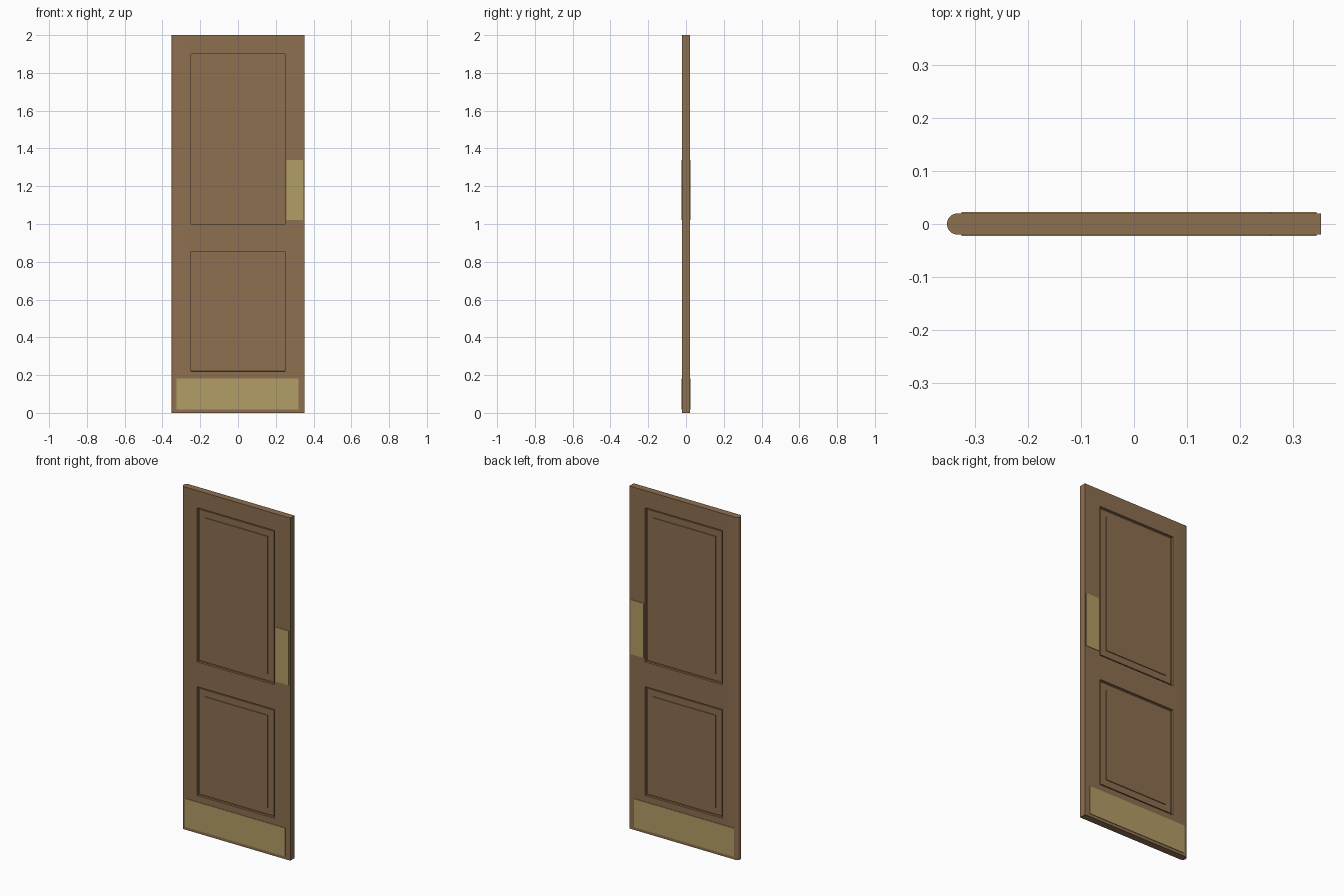
import bpy, bmesh, math

if "Cube" in bpy.data.objects:
    bpy.data.objects.remove(bpy.data.objects["Cube"], do_unlink=True)

HALF_W, HALF_T, HEIGHT = 0.352, 0.02, 2.0
PANEL_X = 0.25
PANELS = [(0.22, 0.855), (1.0, 1.9)]


def make_material(name, rgb):
    mat = bpy.data.materials.new(name)
    mat.use_nodes = True
    mat.diffuse_color = (*rgb, 1)
    bsdf = mat.node_tree.nodes["Principled BSDF"]
    bsdf.inputs["Base Color"].default_value = (*rgb, 1)
    bsdf.inputs["Roughness"].default_value = 0.6
    return mat


def add_object(name, bm, mat):
    bmesh.ops.recalc_face_normals(bm, faces=bm.faces)
    mesh = bpy.data.meshes.new(name)
    bm.to_mesh(mesh)
    bm.free()
    mesh.materials.append(mat)
    obj = bpy.data.objects.new(name, mesh)
    bpy.context.collection.objects.link(obj)
    return obj


wood = make_material("brown wood", (0.27, 0.16, 0.08))
brass = make_material("dull brass", (0.45, 0.34, 0.135))

# Door leaf: flat latch edge, rounded hinge edge, extruded upward
bm = bmesh.new()
outline = [(HALF_W, -HALF_T), (HALF_W, HALF_T)]
for i in range(13):
    a = math.pi / 2 + math.pi * i / 12
    outline.append((-HALF_W + HALF_T + HALF_T * math.cos(a), HALF_T * math.sin(a)))
base = bm.faces.new([bm.verts.new((x, y, 0)) for x, y in outline])
top = bmesh.ops.extrude_face_region(bm, geom=[base])["geom"]
bmesh.ops.translate(bm, vec=(0, 0, HEIGHT),
                    verts=[v for v in top if isinstance(v, bmesh.types.BMVert)])
bmesh.ops.recalc_face_normals(bm, faces=bm.faces)


# Split the broad faces along the panel borders
def split(point, normal):
    faces = [f for f in bm.faces if abs(f.normal.y) > 0.999]
    edges = {e for f in faces for e in f.edges}
    verts = {v for f in faces for v in f.verts}
    bmesh.ops.bisect_plane(bm, geom=list(verts) + list(edges) + faces,
                           plane_co=point, plane_no=normal)


for z in [z for panel in PANELS for z in panel]:
    split((0, 0, z), (0, 0, 1))
for x in (-PANEL_X, PANEL_X):
    split((x, 0, 0), (1, 0, 0))


# Panels: narrow groove, lower border and raised field, on both sides
def is_panel(face):
    c = face.calc_center_median()
    return (abs(face.normal.y) > 0.999 and abs(c.x) < 0.01
            and any(low < c.z < high for low, high in PANELS))


for face in [f for f in bm.faces if is_panel(f)]:
    for width, depth in [(0.0005, -0.012), (0.008, 0), (0.0005, 0.006),
                         (0.038, 0), (0.0005, 0.004)]:
        bmesh.ops.inset_region(bm, faces=[face], thickness=width, depth=depth,
                               use_even_offset=True)

door = add_object("door_leaf", bm, wood)
bpy.context.view_layer.objects.active = door
door.select_set(True)
bpy.ops.object.shade_smooth_by_angle(angle=math.radians(30))
door.select_set(False)


# Kick plates and push plates on both sides
def plate(name, x0, x1, z0, z1, side):
    bm = bmesh.new()
    bmesh.ops.create_cube(bm, size=1)
    bmesh.ops.scale(bm, vec=(x1 - x0, 0.004, z1 - z0), verts=bm.verts)
    bmesh.ops.translate(bm, vec=((x0 + x1) / 2, side * (HALF_T + 0.001), (z0 + z1) / 2),
                        verts=bm.verts)
    add_object(name, bm, brass)


for side, label in ((-1, "front"), (1, "back")):
    plate(label + "_kick_plate", -0.325, 0.32, 0.017, 0.183, side)
    plate(label + "_push_plate", 0.257, 0.343, 1.022, 1.34, side)
